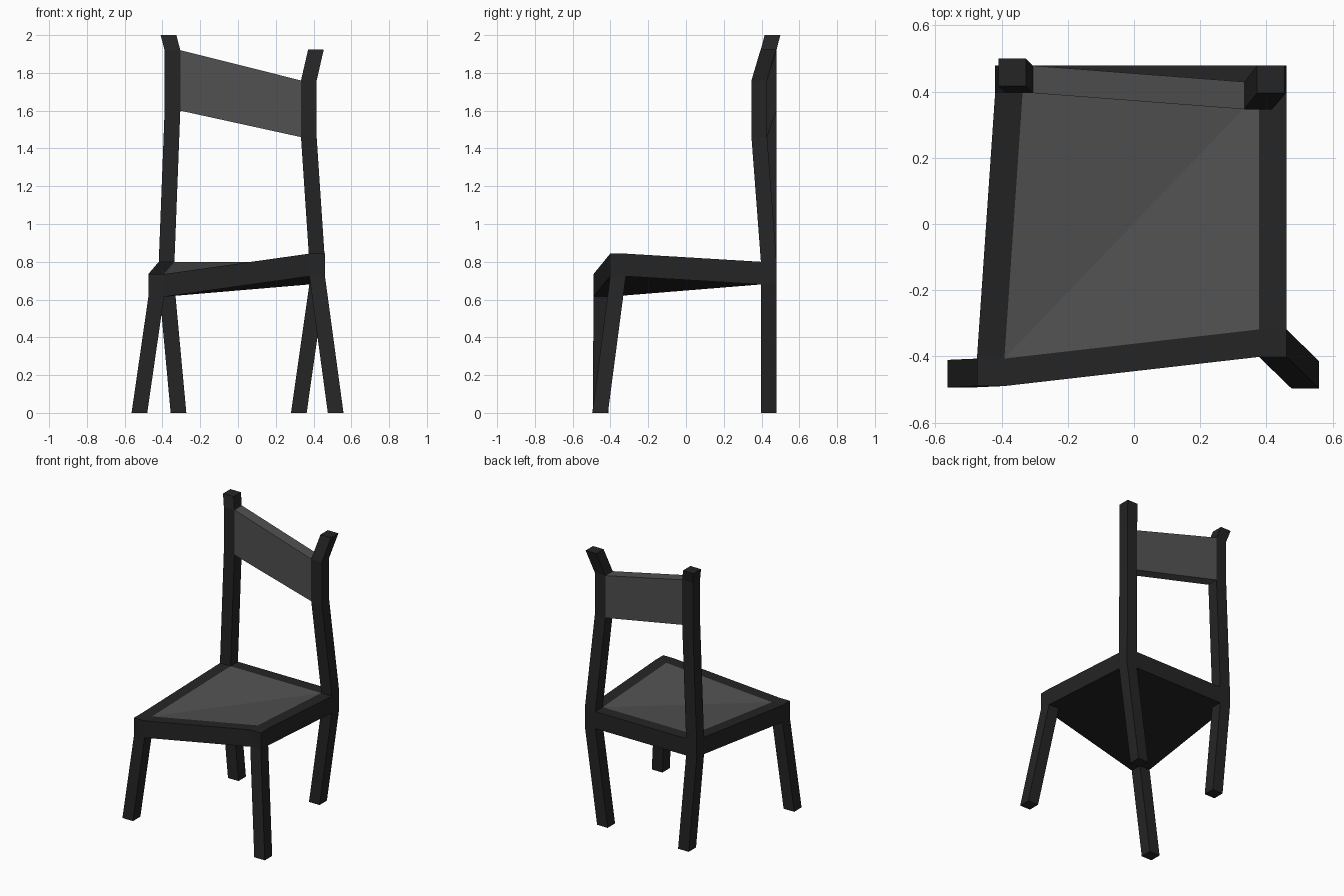
import bpy, bmesh

if "Cube" in bpy.data.objects:
    bpy.data.objects.remove(bpy.data.objects["Cube"])

W = 0.083            # width of every post and frame member
H = W / 2
SEAT_T = 0.12        # seat thickness


def material(name, value):
    m = bpy.data.materials.new(name)
    m.diffuse_color = (value, value, value, 1)
    m.use_nodes = True
    m.node_tree.nodes["Principled BSDF"].inputs["Base Color"].default_value = m.diffuse_color
    return m


dark = material("dark frame", 0.018)
grey = material("grey panel", 0.082)


def finish(name, bm, mats):
    bmesh.ops.recalc_face_normals(bm, faces=bm.faces)
    me = bpy.data.meshes.new(name)
    bm.to_mesh(me)
    bm.free()
    for m in mats:
        me.materials.append(m)
    ob = bpy.data.objects.new(name, me)
    bpy.context.collection.objects.link(ob)


def loft(name, rings, mat):
    """Closed tube through four-point rings."""
    bm = bmesh.new()
    loops = [[bm.verts.new(p) for p in ring] for ring in rings]
    for a, b in zip(loops, loops[1:]):
        for k in range(4):
            n = (k + 1) % 4
            bm.faces.new((a[k], a[n], b[n], b[k]))
    bm.faces.new(loops[0][::-1])
    bm.faces.new(loops[-1])
    finish(name, bm, [mat])


def square(x, y, z):
    """Level square post section centred on x, y."""
    return [(x - H, y - H, z), (x + H, y - H, z), (x + H, y + H, z), (x - H, y + H, z)]


# corner blocks of the crooked seat: centre x, y and top z, keyed by (right, back)
corners = {
    (0, 0): (-0.433, -0.448, 0.735),
    (1, 0): (0.419, -0.360, 0.843),
    (0, 1): (-0.378, 0.438, 0.80),
    (1, 1): (0.419, 0.438, 0.80),
}

# seat: 4 x 4 grid stretched between the corner blocks, centre cell is grey
bm = bmesh.new()
grid = {}
for i in range(4):
    for j in range(4):
        x, y, z = corners[i // 2, j // 2]
        for top in (0, 1):
            grid[i, j, top] = bm.verts.new(
                (x + (i % 2 * 2 - 1) * H, y + (j % 2 * 2 - 1) * H, z - (1 - top) * SEAT_T))
for i in range(3):
    for j in range(3):
        for top in (0, 1):
            a, b, c, d = [grid[i + u, j + v, top] for u, v in ((0, 0), (1, 0), (1, 1), (0, 1))]
            if i == j == 1:          # folded along the front-left to back-right diagonal
                for tri in ((a, b, c), (a, c, d)):
                    bm.faces.new(tri).material_index = top
            else:
                bm.faces.new((a, b, c, d))
for i in range(3):
    for e in (0, 3):
        bm.faces.new((grid[i, e, 0], grid[i + 1, e, 0], grid[i + 1, e, 1], grid[i, e, 1]))
        bm.faces.new((grid[e, i, 0], grid[e, i + 1, 0], grid[e, i + 1, 1], grid[e, i, 1]))
finish("seat", bm, [dark, grey])

# splayed legs from each corner block to its foot
feet = {
    "front_left_leg": ((0, 0), -0.522, -0.452),
    "front_right_leg": ((1, 0), 0.517, -0.455),
    "back_left_leg": ((0, 1), -0.315, 0.438),
    "back_right_leg": ((1, 1), 0.322, 0.438),
}
for name, (key, fx, fy) in feet.items():
    x, y, z = corners[key]
    loft(name, [square(fx, fy, 0), square(x, y, z - SEAT_T)], dark)

# bent back posts: seat, panel bottom, panel top, tip
left = [corners[0, 1], (-0.347, 0.437, 1.60), (-0.347, 0.437, 1.92), (-0.368, 0.458, 2.0)]
right = [corners[1, 1], (0.375, 0.388, 1.46), (0.375, 0.388, 1.76), (0.413, 0.437, 1.925)]
loft("left_back_post", [square(*p) for p in left], dark)
loft("right_back_post", [square(*p) for p in right], dark)


# slanted back panel between the posts
def panel_end(low, high, side):
    x, y = low[0] + side * H, low[1]
    return [(x, y - H, low[2]), (x, y + H, low[2]), (x, y + H, high[2]), (x, y - H, high[2])]


loft("back_panel", [panel_end(left[1], left[2], 1), panel_end(right[1], right[2], -1)], grey)
